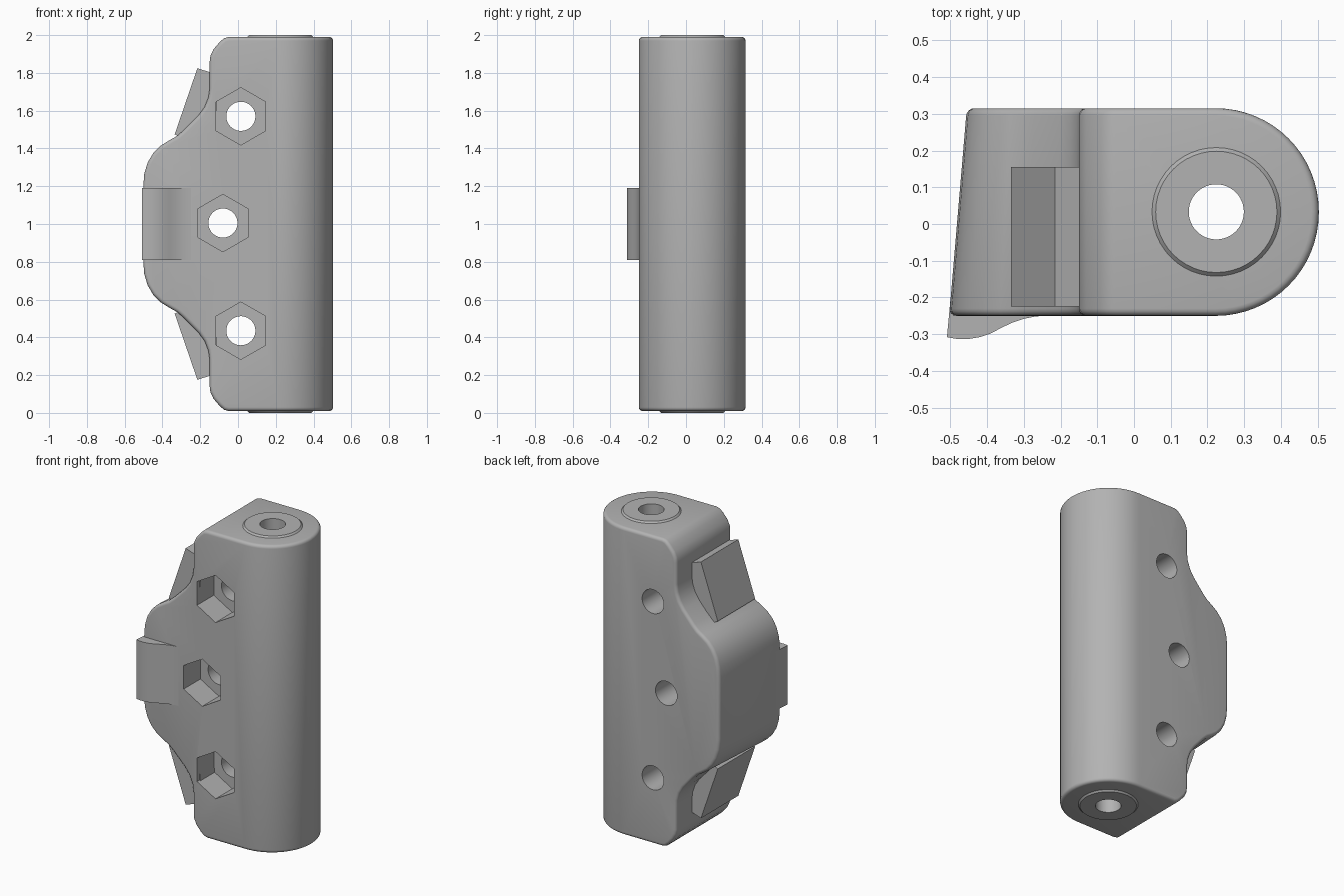
import bpy, bmesh, math
from mathutils import Matrix, Vector

cube = bpy.data.objects.get("Cube")
if cube:
    bpy.data.objects.remove(cube, do_unlink=True)

FRONT, BACK = -0.25, 0.315
PIN = (0.224, 0.033)

grey = bpy.data.materials.new("plain grey")
grey.use_nodes = True
COLOUR = (0.45, 0.45, 0.45, 1)
grey.diffuse_color = COLOUR
grey.node_tree.nodes["Principled BSDF"].inputs["Base Color"].default_value = COLOUR


def finish(bm, name):
    bmesh.ops.recalc_face_normals(bm, faces=bm.faces)
    mesh = bpy.data.meshes.new(name)
    bm.to_mesh(mesh)
    bm.free()
    mesh.materials.append(grey)
    obj = bpy.data.objects.new(name, mesh)
    bpy.context.collection.objects.link(obj)
    return obj


def prism(points, offset):
    """Closed polygon extruded along an offset."""
    bm = bmesh.new()
    face = bm.faces.new([bm.verts.new(p) for p in points])
    out = bmesh.ops.extrude_face_region(bm, geom=[face])
    verts = [v for v in out["geom"] if isinstance(v, bmesh.types.BMVert)]
    bmesh.ops.translate(bm, verts=verts, vec=offset)
    return bm


def cylinder(name, r1, r2, depth, centre, sides=48, rot=None):
    bm = bmesh.new()
    m = Matrix.Translation(centre) @ (rot or Matrix())
    bmesh.ops.create_cone(bm, cap_ends=True, segments=sides, radius1=r1,
                          radius2=r2, depth=depth, matrix=m)
    return finish(bm, name)


def activate(obj):
    bpy.ops.object.select_all(action="DESELECT")
    bpy.context.view_layer.objects.active = obj
    obj.select_set(True)


def cut(obj, cutter):
    activate(obj)
    mod = obj.modifiers.new("cut", "BOOLEAN")
    mod.operation, mod.solver, mod.object = "DIFFERENCE", "EXACT", cutter
    bpy.ops.object.modifier_apply(modifier=mod.name)


def smooth(obj, angle=35):
    activate(obj)
    bpy.ops.object.shade_smooth_by_angle(angle=math.radians(angle))


# Body outline: upper half, mirrored about z = 1
half = [(0.503, 1.99), (-0.05, 1.99), (-0.075, 1.983), (-0.10, 1.96),
        (-0.13, 1.925), (-0.146, 1.89), (-0.15, 1.86), (-0.15, 1.72),
        (-0.157, 1.67), (-0.177, 1.62), (-0.21, 1.575), (-0.29, 1.495),
        (-0.325, 1.465), (-0.365, 1.443), (-0.41, 1.415), (-0.45, 1.375),
        (-0.48, 1.325), (-0.498, 1.265), (-0.503, 1.2)]
outline = half + [(x, 2 - z) for x, z in reversed(half)]
bm = prism([(x, FRONT, z) for x, z in outline], (0, BACK - FRONT, 0))

# Flange end leans inward towards the back
for v in bm.verts:
    if v.co.y > 0:
        v.co.x += 0.048 * min(1, max(0, (-0.15 - v.co.x) / 0.35))

# Full round along the pin side, then softened rims
bmesh.ops.recalc_face_normals(bm, faces=bm.faces)
long_edges = [e for e in bm.edges if all(v.co.x > 0.5 for v in e.verts)
              and abs(e.verts[0].co.z - e.verts[1].co.z) > 1]
bmesh.ops.bevel(bm, geom=long_edges, offset=0.281, segments=16, profile=0.5,
                affect="EDGES")
rims = [e for e in bm.edges if e.calc_face_angle(0) > math.radians(40)]
bmesh.ops.bevel(bm, geom=rims, offset=0.02, segments=4, profile=0.5,
                affect="EDGES", clamp_overlap=False)
body = finish(bm, "hinge_body")

# Raised collars around the pin hole, top and bottom
collars = [cylinder("top_collar", 0.185, 0.165, 0.02, (*PIN, 1.99)),
           cylinder("bottom_collar", 0.165, 0.185, 0.02, (*PIN, 0.01))]

# Pin hole, bolt holes and hexagonal nut pockets
cutters = [cylinder("pin_cutter", 0.075, 0.075, 3, (*PIN, 1))]
for c in collars:
    cut(c, cutters[0])
to_y = Matrix.Rotation(math.pi / 2, 4, "X")
for x, z in ((0.015, 1.57), (-0.08, 1.005), (0.015, 0.435)):
    cutters.append(cylinder("bolt_cutter", 0.077, 0.077, 2, (x, 0, z), 40, to_y))
    cutters.append(cylinder("nut_cutter", 0.152, 0.152, 0.4,
                            (x, FRONT + 0.17 - 0.2, z), 6, to_y))
for c in cutters:
    cut(body, c)
for c in cutters:
    bpy.data.objects.remove(c, do_unlink=True)
for o in [body] + collars:
    smooth(o)

# Wedge blocks on the two shoulders
wedge = [(-0.335, 1.475), (-0.215, 1.825), (-0.148, 1.803), (-0.10, 1.75),
         (-0.12, 1.55), (-0.30, 1.455)]
for name, flip in (("upper_wedge", False), ("lower_wedge", True)):
    pts = [(x, -0.225, 2 - z if flip else z) for x, z in wedge]
    finish(prism(pts, (0, 0.38, 0)), name)

# Curved finger lug on the front of the flange
lug = [(-0.509, -0.308), (-0.48, -0.313), (-0.45, -0.313), (-0.42, -0.308),
       (-0.39, -0.298), (-0.36, -0.282), (-0.33, -0.268), (-0.30, -0.258),
       (-0.27, -0.252), (-0.24, -0.249), (-0.24, -0.20), (-0.499, -0.20)]
smooth(finish(prism([(x, y, 0.81) for x, y in lug], (0, 0, 0.38)), "front_lug"))
